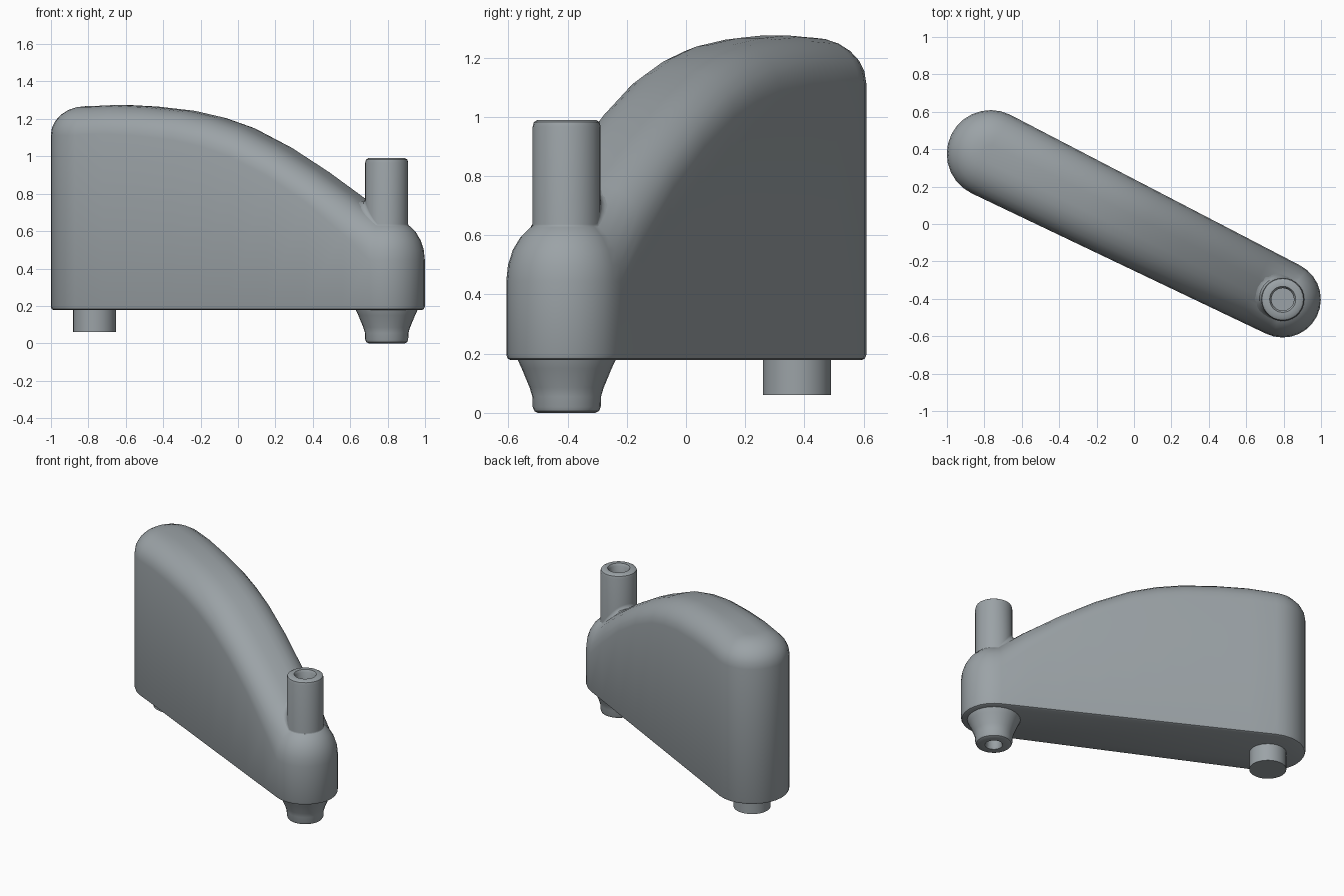
import bpy, bmesh, math
from mathutils import Vector

if "Cube" in bpy.data.objects:
    bpy.data.objects.remove(bpy.data.objects["Cube"])

A, B = Vector((0.795, -0.403)), Vector((-0.767, 0.375))   # post end, tall end
RA, RB = 0.204, 0.234
AXIS = (B - A).normalized()
SIDE = Vector((-AXIS.y, AXIS.x))
LENGTH = (B - A).length

# slate grey
SLATE = bpy.data.materials.new("slate_grey")
SLATE.diffuse_color = (0.33, 0.365, 0.385, 1)
SLATE.use_nodes = True
SLATE.node_tree.nodes["Principled BSDF"].inputs["Base Color"].default_value = SLATE.diffuse_color

# crest height along the spine (x of spine, z)
CREST = [(0.795, 0.655), (0.65, 0.775), (0.45, 0.92), (0.25, 1.05), (0.05, 1.155), (-0.1, 1.208),
         (-0.25, 1.243), (-0.45, 1.266), (-0.62, 1.275), (-0.767, 1.268)]
STATIONS = [(A.x - x) / (A.x - B.x) for x, z in CREST]


def crest(t):
    t = min(max(t, 0), 1)
    for i in range(len(CREST) - 1):
        a, b = STATIONS[i], STATIONS[i + 1]
        if t <= b or i == len(CREST) - 2:
            f = (t - a) / (b - a)
            return CREST[i][1] * (1 - f) + CREST[i + 1][1] * f


def height(t, r):
    """Top surface height at spine position t and relative offset r."""
    flat = 0.2
    k = min(max((r - flat) / (1 - flat), 0), 1)
    h = 0.155 + 0.055 * max(0, 1 - t * 4)
    return crest(t) - h * (1 - math.sqrt(1 - k * k))


def surface(x, y):
    p = Vector((x, y)) - A
    t = min(max(p.dot(AXIS) / LENGTH, 0), 1)
    d = (p - AXIS * t * LENGTH).length
    return height(t, d / (RA + (RB - RA) * t))


def skin(name, rings, cap_end=True):
    """Mesh through equal-length rings, first ring capped."""
    bm = bmesh.new()
    vs = [[bm.verts.new(p) for p in ring] for ring in rings]
    n = len(vs[0])
    for a, b in zip(vs, vs[1:]):
        for i in range(n):
            j = (i + 1) % n
            bm.faces.new((a[i], a[j], b[j], b[i]))
    bm.faces.new(vs[0][::-1])
    if cap_end:
        bm.faces.new(vs[-1])
    bmesh.ops.remove_doubles(bm, verts=bm.verts, dist=0.0005)
    bmesh.ops.recalc_face_normals(bm, faces=bm.faces)
    me = bpy.data.meshes.new(name)
    bm.to_mesh(me)
    bm.free()
    me.materials.append(SLATE)
    ob = bpy.data.objects.new(name, me)
    bpy.context.collection.objects.link(ob)
    bpy.context.view_layer.objects.active = ob
    ob.select_set(True)
    bpy.ops.object.shade_smooth_by_angle(angle=math.radians(35))
    ob.select_set(False)
    return ob


def circle(c, r, z, n=28):
    return [(c.x + r * math.cos(2 * math.pi * i / n), c.y + r * math.sin(2 * math.pi * i / n), z)
            for i in range(n)]


def foot_ring(a, sink=0.0, n=28):
    """Ring of the post's foot: a fillet that is widest on the uphill side."""
    s, c = math.sin(math.radians(a)), math.cos(math.radians(a))
    pts = []
    for i in range(n):
        d = Vector((math.cos(2 * math.pi * i / n), math.sin(2 * math.pi * i / n)))
        w = 0.15 + 0.85 * max(0, d.dot(AXIS))
        p = A + d * (0.115 + 0.045 * w * (1 - s))
        pts.append((p.x, p.y, surface(p.x, p.y) - sink + 0.05 * w * (1 - c)))
    return pts


# plan outline: (spine position, outward direction)
ARC = [math.pi * i / 14 for i in range(1, 14)]
outline = [(t, -SIDE) for t in STATIONS]
outline += [(1, -SIDE * math.cos(a) + AXIS * math.sin(a)) for a in ARC]
outline += [(t, SIDE) for t in reversed(STATIONS)]
outline += [(0, SIDE * math.cos(a) - AXIS * math.sin(a)) for a in ARC]


def plan(scale, z=None, inset=0):
    ring = []
    for t, d in outline:
        p = A + AXIS * t * LENGTH + d * ((RA + (RB - RA) * t) * scale - inset)
        ring.append((p.x, p.y, height(t, scale) if z is None else z))
    return ring


# main body: flat sides, rounded crest
steps = [0.2 + 0.8 * math.cos(math.radians(a)) for a in (0, 15, 30, 45, 60, 75, 90)]
skin("body", [plan(1, 0.178, 0.016), plan(1, 0.183, 0.005), plan(1, 0.196)]
     + [plan(s) for s in steps] + [plan(0)], cap_end=False)

# upright post with filleted foot and blind socket
foot = [foot_ring(0, 0.06)] + [foot_ring(a, 0.003) for a in (0, 25, 50, 75, 90)]
socket = [(0.115, 0.966), (0.111, 0.982), (0.098, 0.99), (0.07, 0.99), (0.06, 0.975), (0.06, 0.83)]
skin("upright_post", foot + [circle(A, r, z) for r, z in socket])

# tapered nozzle below the post
nozzle = [(0.168, 0.19), (0.165, 0.178), (0.152, 0.15), (0.125, 0.085), (0.116, 0.055), (0.115, 0.02),
          (0.109, 0.006), (0.097, 0), (0.055, 0), (0.048, 0.012), (0.048, 0.12)]
skin("lower_nozzle", [circle(A, r, z) for r, z in nozzle])

# support peg under the tall end
skin("support_peg", [circle(B, 0.115, 0.19), circle(B, 0.115, 0.06)])
